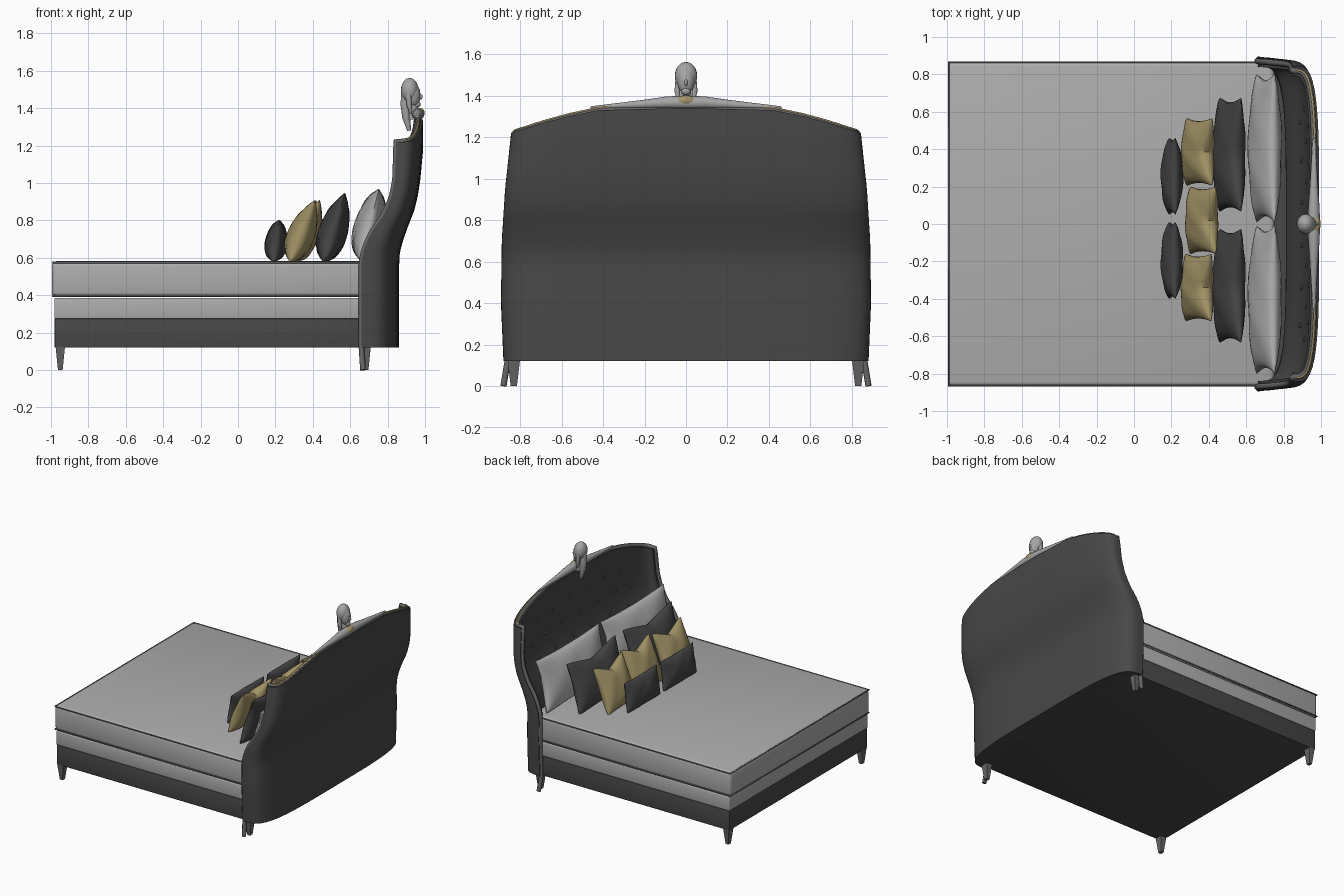
import bpy, bmesh, math
from mathutils import Vector, Matrix

if "Cube" in bpy.data.objects:
    bpy.data.objects.remove(bpy.data.objects["Cube"])

def mat(name, r, g, b):
    m = bpy.data.materials.new(name)
    m.diffuse_color = (r, g, b, 1)
    m.use_nodes = True
    m.node_tree.nodes["Principled BSDF"].inputs["Base Color"].default_value = m.diffuse_color
    return m

CHAR = mat("charcoal fabric", .065, .065, .065)
CUSH = mat("dark cushion", .06, .06, .063)
LIGHT = mat("light linen", .42, .42, .425)
PALE = mat("pale pillow", .46, .46, .46)
GOLD = mat("gold fabric", .36, .29, .13)
GREY = mat("grey trim", .13, .13, .13)
STONE = mat("statue grey", .38, .38, .38)

def finish(name, bm, m, smooth=True):
    bmesh.ops.recalc_face_normals(bm, faces=bm.faces)
    me = bpy.data.meshes.new(name)
    bm.to_mesh(me)
    bm.free()
    me.materials.append(m)
    ob = bpy.data.objects.new(name, me)
    bpy.context.collection.objects.link(ob)
    if smooth:
        bpy.ops.object.select_all(action='DESELECT')
        bpy.context.view_layer.objects.active = ob
        ob.select_set(True)
        bpy.ops.object.shade_smooth_by_angle(angle=math.radians(40))
    return ob

def box(name, lo, hi, m, bevel=0, taper=1):
    bm = bmesh.new()
    bmesh.ops.create_cube(bm, size=1)
    lo, hi = Vector(lo), Vector(hi)
    for v in bm.verts:
        k = taper if v.co.z < 0 else 1
        v.co = Vector(((lo[i] + hi[i]) / 2 + v.co[i] * (hi[i] - lo[i]) * (k if i < 2 else 1)) for i in range(3))
    if bevel:
        bmesh.ops.bevel(bm, geom=bm.edges[:], offset=bevel, segments=3, affect='EDGES', profile=.5)
    return finish(name, bm, m)

def tube(name, pts, radius, m, cyclic=False, res=2):
    cu = bpy.data.curves.new(name, 'CURVE')
    cu.dimensions = '3D'
    cu.bevel_depth = 1 if isinstance(radius, list) else radius
    cu.bevel_resolution = res
    cu.use_fill_caps = True
    sp = cu.splines.new('POLY')
    sp.points.add(len(pts) - 1)
    sp.use_cyclic_u = cyclic
    for i, p in enumerate(pts):
        sp.points[i].co = (*p, 1)
        if isinstance(radius, list):
            sp.points[i].radius = radius[i]
    cu.materials.append(m)
    ob = bpy.data.objects.new(name, cu)
    bpy.context.collection.objects.link(ob)
    return ob

def ball(name, c, s, m, tilt=0):
    bm = bmesh.new()
    bmesh.ops.create_uvsphere(bm, u_segments=20, v_segments=12, radius=1)
    M = Matrix.Translation(c) @ Matrix.Rotation(tilt, 4, 'Y') @ Matrix.Diagonal((*s, 1))
    bmesh.ops.transform(bm, matrix=M, verts=bm.verts)
    return finish(name, bm, m)

def interp(t, tab):
    if t <= tab[0][0]:
        return tab[0][1]
    for (a, p), (b, q) in zip(tab, tab[1:]):
        if t <= b:
            return p + (q - p) * (t - a) / (b - a)
    return tab[-1][1]

# --- Base, box spring, mattress with piping
box("bed_base", (-.98, -.86, .12), (.74, .86, .275), CHAR, .004)
box("box_spring", (-.982, -.863, .275), (.74, .863, .385), LIGHT, .006)
box("mattress", (-.995, -.868, .39), (.75, .868, .583), LIGHT, .025)
for z, n in ((.575, "top"), (.397, "bottom")):
    tube("mattress_piping_" + n, [(-.99, -.864, z), (.72, -.864, z), (.72, .864, z), (-.99, .864, z)],
         .006, GREY, True)

# --- Tapered legs
for sy in (-1, 1):
    for x, n in ((-.95, "foot"), (.685, "head")):
        y = sy * .83
        box(f"{n}_leg_{'left' if sy < 0 else 'right'}", (x - .025, y - .03, 0), (x + .025, y + .03, .125), GREY, 0, .5)

# --- Winged headboard: superellipse plan, S-shaped side profile, arched top
FRONT = [(.58, .66), (.65, .675), (.73, .71), (.83, .78), (.92, .82), (1.02, .84), (1.2, .845)]
BACK = [(.6, .862), (.66, .872), (.75, .902), (.86, .945), (.94, .963), (1.02, .975), (1.18, .99)]
WIDE = [(.12, .88), (.4, .892), (.7, .888), (.95, .872), (1.22, .843)]
TOP = [(0, 1.34), (.5, 1.33), (.7, 1.295), (.85, 1.26), (1, 1.22)]
TH = .05

def board(th, v, t=0, dz=0):
    c, s = math.cos(th), math.sin(th)
    r = (c ** 4 + s ** 4) ** -.25
    z = .12 + v * (interp(abs(r * s), TOP) - .12)
    f, b, w = interp(z, FRONT), interp(z, BACK), interp(z, WIDE)
    return Vector((f + (b - f - t) * r * c, (w - t) * r * s, z + dz))

N, V = 40, 30
ANG = [-math.pi / 2 + math.pi * i / N for i in range(N + 1)]
bm = bmesh.new()
rows = [[bm.verts.new(board(a, j / V)) for a in ANG] + [bm.verts.new(board(a, j / V, TH)) for a in ANG[::-1]]
        for j in range(V + 1)]
L = 2 * (N + 1)
for r0, r1 in zip(rows, rows[1:]):
    for i in range(L):
        k = (i + 1) % L
        bm.faces.new((r0[i], r0[k], r1[k], r1[i]))
for r in (rows[0], rows[-1]):
    for i in range(N):
        bm.faces.new((r[i], r[i + 1], r[L - 2 - i], r[L - 1 - i]))
finish("headboard", bm, CHAR)

# Closed underside behind the base
bm = bmesh.new()
f = bm.faces.new([bm.verts.new(board(a, 0, .01)) for a in ANG])
ex = bmesh.ops.extrude_face_region(bm, geom=[f])
bmesh.ops.translate(bm, vec=(0, 0, .01), verts=[g for g in ex['geom'] if isinstance(g, bmesh.types.BMVert)])
finish("headboard_underside", bm, CHAR, False)

# Piping round the wing edges and top, thin gold cord above it
up = [board(ANG[0], j / V, .02) for j in range(V + 1)]
down = [board(ANG[-1], j / V, .02) for j in range(V, -1, -1)]
arch = [board(a, 1, .025) for a in ANG[1:-1]]
foot = [Vector((.668, s * .88, .0)) for s in (-1, 1)]
tube("headboard_piping", [foot[0]] + up + arch + down + [foot[1]], .016, GREY)
tube("gold_cord", [board(a, 1, .02, .012) for a in ANG[3:-3]], .006, GOLD)

# Tufting buttons
for row, (v, n) in enumerate(((.62, 6), (.74, 7), (.86, 6))):
    for i in range(n):
        th = math.atan((i - (n - 1) / 2) * .24 / .87)
        ball(f"tuft_button_{row}_{i}", board(th, v, TH), (.008, .014, .014), CUSH)

# --- Pillows
def pillow(name, c, w, h, t, lean, m, notch=0, n=18):
    bm = bmesh.new()
    for side in (-1, 1):
        g = []
        for i in range(n + 1):
            u = math.sin(math.pi / 2 * (2 * i / n - 1))
            g.append([])
            for j in range(n + 1):
                v = math.sin(math.pi / 2 * (2 * j / n - 1))
                y = w / 2 * u * (1 - .08 * (1 - v * v))
                z = h / 2 * v * (1 - .08 * (1 - u * u))
                if v > 0:
                    z -= notch * v * v * (1 - abs(u)) ** 1.5
                puff = ((1 - u * u) * (1 - v * v)) ** .45
                wr = 1 + .05 * math.sin(7 * u + 4 * v + c[1] * 9)
                g[i].append(bm.verts.new((side * t / 2 * puff * wr * (1 - .15 * v), y, z)))
        for i in range(n):
            for j in range(n):
                bm.faces.new((g[i][j], g[i + 1][j], g[i + 1][j + 1], g[i][j + 1]))
    bmesh.ops.remove_doubles(bm, verts=bm.verts, dist=.0004)
    M = Matrix.Translation(c) @ Matrix.Rotation(math.radians(lean), 4, 'Y')
    bmesh.ops.transform(bm, matrix=M, verts=bm.verts)
    return finish(name, bm, m)

for y in (-.405, .405):
    pillow(f"large_pillow_{'left' if y < 0 else 'right'}", (.705, y, .775), .79, .40, .16, 14, PALE)
for y in (-.33, .37):
    pillow(f"dark_cushion_{'left' if y < 0 else 'right'}", (.515, y, .76), .61, .39, .15, 17, CUSH, .05)
for i, (x, y) in enumerate(((.345, -.34), (.37, .02), (.35, .385))):
    pillow(f"gold_cushion_{i}", (x, y, .742), .36, .36, .14, 22, GOLD, .06)
for y in (-.195, .255):
    pillow(f"small_cushion_{'left' if y < 0 else 'right'}", (.205, y, .69), .41, .23, .115, 8, CUSH)

# --- Bust above the headboard: head faces away from the bed, hair falls inward
ball("bust_head", (.935, 0, 1.475), (.04, .042, .07), STONE, -.1)
ball("bust_nose", (.975, 0, 1.462), (.012, .008, .016), STONE)
ball("bust_chin", (.958, 0, 1.42), (.018, .022, .018), STONE)
ball("bust_hair", (.918, 0, 1.495), (.047, .054, .067), STONE)
tube("hair_fall", [(.895, 0, 1.5), (.893, 0, 1.42), (.90, 0, 1.35), (.915, 0, 1.28)], [.022, .024, .022, .01], STONE, res=4)
for s in (-1, 1):
    tube("hair_lock", [(.91, s * .035, 1.49), (.915, s * .042, 1.42), (.925, s * .035, 1.37)], [.016, .014, .006], STONE, res=3)
tube("bust_neck", [(.93, 0, 1.44), (.94, 0, 1.34)], [.024, .03], STONE, res=4)
tube("bust_shoulders", [(.962, y, z) for y, z in ((-.46, 1.342), (-.2, 1.358), (-.09, 1.366), (0, 1.366), (.09, 1.366), (.2, 1.358), (.46, 1.342))],
     [.006, .022, .03, .033, .03, .022, .006], STONE, res=4)
ball("bust_collar", (.972, 0, 1.375), (.026, .05, .026), GOLD)
